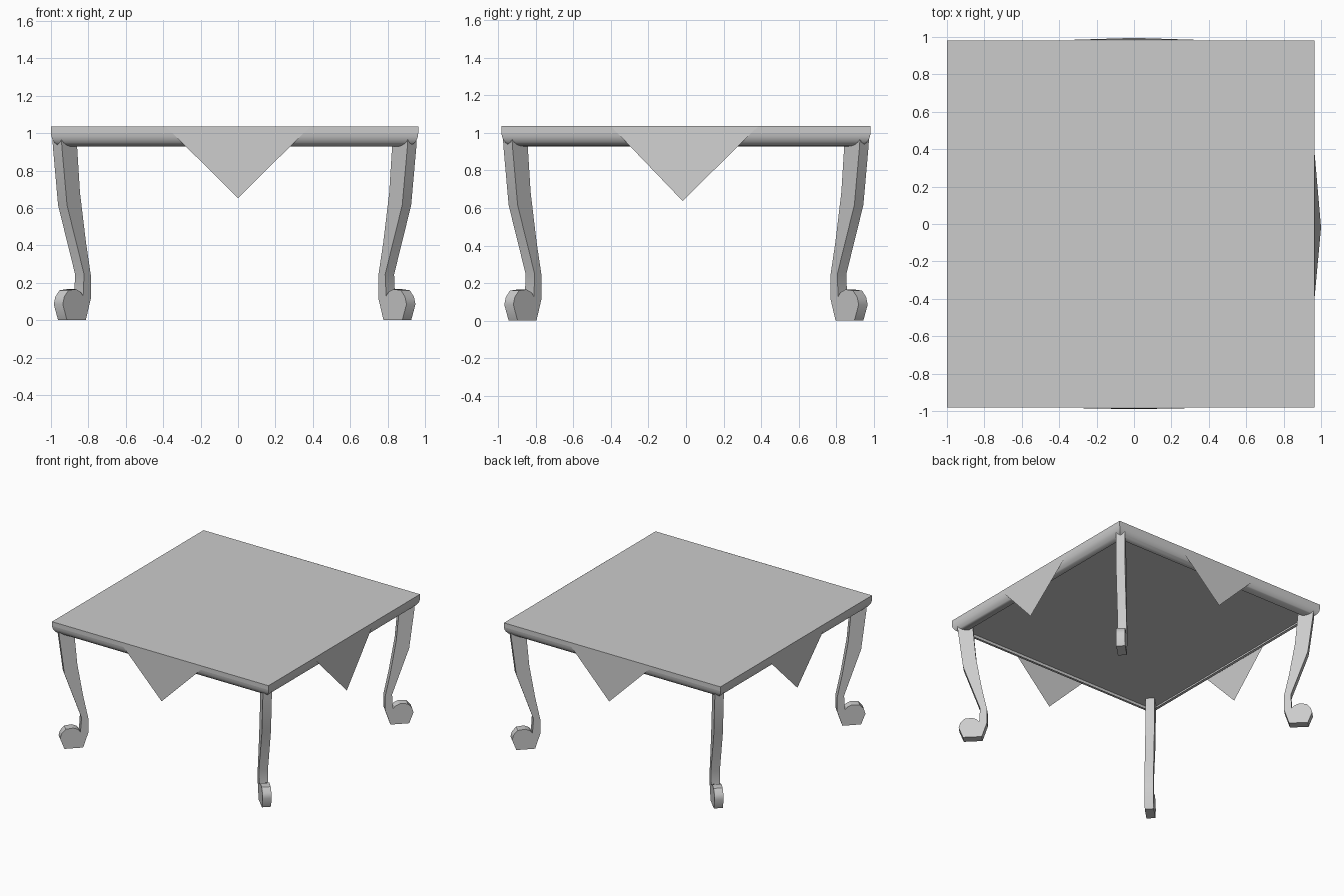
import bpy
import math

if "Cube" in bpy.data.objects:
    bpy.data.objects.remove(bpy.data.objects["Cube"])

CX = -0.018           # centre of table body along x
HALF = 0.982          # half width of the top
TOP, UNDER, RAIL_BOTTOM = 1.035, 1.0, 0.928


def make_mesh(name, verts, faces, smooth_angle=None):
    mesh = bpy.data.meshes.new(name)
    mesh.from_pydata(verts, [], faces)
    mesh.update()
    obj = bpy.data.objects.new(name, mesh)
    bpy.context.collection.objects.link(obj)
    if smooth_angle:
        bpy.ops.object.select_all(action='DESELECT')
        bpy.context.view_layer.objects.active = obj
        obj.select_set(True)
        bpy.ops.object.shade_smooth_by_angle(angle=math.radians(smooth_angle))
    return obj


# Flat square table top
bpy.ops.mesh.primitive_cube_add(size=1, location=(CX, 0, (TOP + UNDER) / 2))
top = bpy.context.object
top.name = "table_top"
top.scale = (2 * HALF, 2 * HALF, TOP - UNDER)

# Rounded rail under the top: quarter-round profile swept around the square
STEPS, INSET = 6, 0.068
verts, faces = [], []
for i in range(STEPS + 1):
    a = math.pi / 2 * i / STEPS
    h = HALF - INSET * (1 - math.cos(a))
    z = UNDER - (UNDER - RAIL_BOTTOM) * math.sin(a)
    verts += [(CX + sx * h, sy * h, z) for sx, sy in ((-1, -1), (1, -1), (1, 1), (-1, 1))]
for i in range(STEPS):
    for j in range(4):
        k = (j + 1) % 4
        faces.append((4 * i + j, 4 * i + 4 + j, 4 * i + 4 + k, 4 * i + k))
make_mesh("rounded_rail", verts, faces, 35)

# Curved leg with scroll foot: side profile (corner distance, height)
PROFILE = [(0.951, 1.0), (0.948, 0.93), (0.920, 0.615), (0.829, 0.246), (0.834, 0.128),
           (0.846, 0.15), (0.872, 0.166), (0.913, 0.16), (0.935, 0.125), (0.943, 0.085),
           (0.920, 0.0), (0.820, 0.0), (0.792, 0.12), (0.792, 0.235),
           (0.819, 0.417), (0.851, 0.684), (0.866, 0.925), (0.868, 1.0)]


def leg(name, sx, sy, t=0.024):
    n = len(PROFILE)
    verts = [(CX + sx * (c + s * t), sy * (c - s * t), z)
             for s in (-1, 1) for c, z in PROFILE]
    faces = [tuple(range(n)), tuple(range(2 * n - 1, n - 1, -1))]
    faces += [(i, i + n, (i + 1) % n + n, (i + 1) % n) for i in range(n)]
    if sx * sy > 0:
        faces = [f[::-1] for f in faces]
    make_mesh(name, verts, faces, 40)


for label_y, sy in (("front", -1), ("back", 1)):
    for label_x, sx in (("left", -1), ("right", 1)):
        leg(f"{label_y}_{label_x}_leg", sx, sy)

# Hanging cloth corners, one triangle per side
W, E = 0.385, HALF + 0.001
make_mesh("front_cloth", [(-W, -E, TOP), (0, -0.99, 0.652), (W, -E, TOP)], [(0, 1, 2)])
make_mesh("back_cloth", [(W, E, TOP), (0, 0.995, 0.652), (-W, E, TOP)], [(0, 1, 2)])
make_mesh("right_cloth", [(CX + E, -W - 0.015, TOP), (1.0, -0.018, 0.637),
                          (CX + E, W, TOP)], [(0, 1, 2)])
make_mesh("left_cloth", [(CX - E + 0.001, W, TOP), (-0.998, -0.018, 0.645),
                         (CX - E + 0.001, -W - 0.015, TOP)], [(0, 1, 2)])
